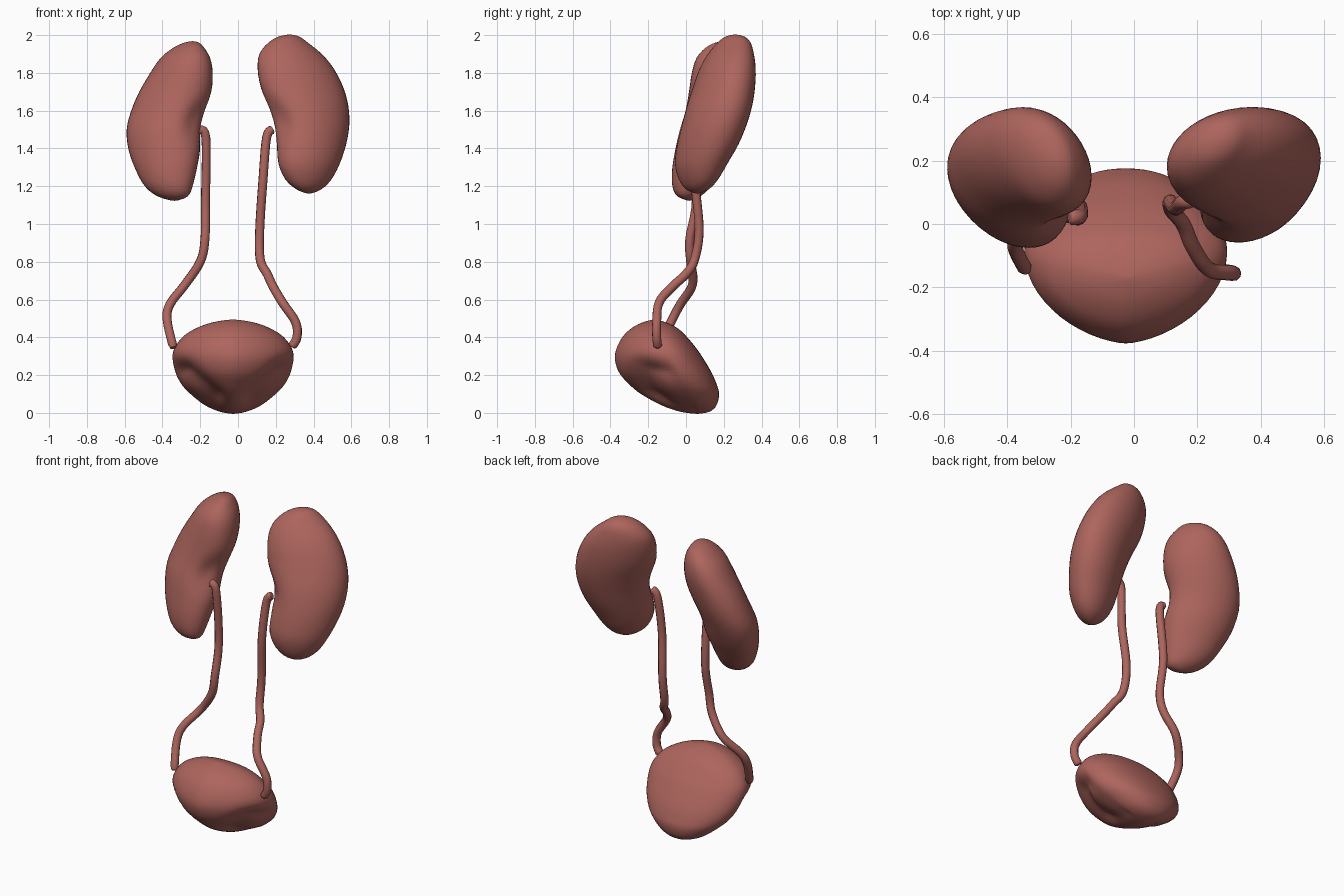
import bpy, bmesh
from math import sin, cos, pi, exp, radians, copysign
from mathutils import Vector

if "Cube" in bpy.data.objects:
    bpy.data.objects.remove(bpy.data.objects["Cube"])

tissue = bpy.data.materials.new("tissue")
tissue.diffuse_color = (0.42, 0.13, 0.11, 1)
tissue.use_nodes = True
tissue.node_tree.nodes["Principled BSDF"].inputs["Base Color"].default_value = tissue.diffuse_color


def resample(rows, steps):
    """Catmull-Rom interpolation through rows of numbers."""
    out = []
    for i in range(len(rows) - 1):
        a, b = rows[max(i - 1, 0)], rows[i]
        c, d = rows[i + 1], rows[min(i + 2, len(rows) - 1)]
        for s in range(steps):
            t = s / steps
            out.append([0.5 * (2 * q + (r - p) * t + (2 * p - 5 * q + 4 * r - w) * t * t
                               + (3 * q - p - 3 * r + w) * t ** 3)
                        for p, q, r, w in zip(a, b, c, d)])
    return out + [list(rows[-1])]


def loft(name, rows, section, segs=40, steps=3):
    """Stack closed cross-sections; first and last rows are poles."""
    bm = bmesh.new()
    rings = [[bm.verts.new(section(row, 2 * pi * k / segs)) for k in range(segs)]
             for row in resample(rows, steps)]
    for a, b in zip(rings, rings[1:]):
        for k in range(segs):
            n = (k + 1) % segs
            bm.faces.new((a[k], a[n], b[n], b[k]))
    bmesh.ops.remove_doubles(bm, verts=bm.verts, dist=0.0005)
    for _ in range(2):
        bmesh.ops.smooth_vert(bm, verts=bm.verts, factor=0.3,
                              use_axis_x=True, use_axis_y=True, use_axis_z=True)
    bmesh.ops.recalc_face_normals(bm, faces=bm.faces)
    mesh = bpy.data.meshes.new(name)
    bm.to_mesh(mesh)
    bm.free()
    mesh.shade_smooth()
    mesh.materials.append(tissue)
    ob = bpy.data.objects.new(name, mesh)
    bpy.context.collection.objects.link(ob)
    return ob


# Kidneys: rows of height, medial x, lateral x, front y, back y
def kidney(name, rows, side, hilum_z):
    skew = radians(17)

    def section(row, t):
        z, x0, x1, y0, y1 = row
        dent = 1 - 0.15 * exp(-((z - hilum_z) / 0.09) ** 2) * exp(-((t - radians(215)) / 0.45) ** 2)
        x = (x0 + x1) / 2 + (x1 - x0) / 2 * cos(t) * dent
        y = (y0 + y1) / 2 + (y1 - y0) / 2 * sin(t + skew) * dent
        return (side * x, y, z)
    return loft(name, rows, section)


kidney("kidney_right_side", [
    (1.158, .375, .375, .06, .06), (1.182, .31, .44, .0, .12), (1.235, .25, .495, -.038, .17),
    (1.32, .213, .54, -.06, .22), (1.42, .205, .573, -.047, .278), (1.52, .19, .59, -.025, .32),
    (1.62, .16, .586, .002, .35), (1.72, .12, .56, .035, .366), (1.82, .103, .51, .07, .37),
    (1.90, .112, .445, .115, .36), (1.96, .16, .37, .165, .343), (1.993, .215, .325, .21, .31),
    (2.004, .275, .275, .26, .26)], 1, 1.55)
kidney("kidney_left_side", [
    (1.12, .335, .335, .02, .02), (1.145, .265, .425, -.045, .075), (1.20, .24, .495, -.073, .135),
    (1.29, .218, .544, -.074, .195), (1.39, .20, .58, -.058, .255), (1.50, .198, .591, -.035, .305),
    (1.60, .172, .566, -.005, .34), (1.70, .14, .524, .015, .361), (1.80, .133, .465, .03, .37),
    (1.88, .147, .41, .055, .355), (1.935, .18, .34, .105, .315), (1.96, .205, .285, .155, .255),
    (1.969, .24, .24, .20, .20)], -1, 1.55)


# Bladder: rows of height, half width, front y, back y; grooves low on the front
def bladder_section(row, t):
    z, hx, y0, y1 = row
    mid = y0 + 0.62 * (y1 - y0)
    s, c = sin(t), cos(t)
    x = hx * copysign(abs(c) ** (1.25 if s < 0 else 0.9), c)
    y = mid + (y1 - mid if s > 0 else mid - y0) * s
    if s < 0:
        a, b = Vector((0.27, 0.23)), Vector((0.10, 0.08))
        p = Vector((abs(x), z))
        f = min(max((p - a).dot(b - a) / (b - a).length_squared, 0), 1)
        pull = 0.17 * exp(-((p - a.lerp(b, f)).length / 0.045) ** 2)
        x, y, z = Vector((x, y, z)).lerp(Vector((0, -0.04, 0.24)), pull)
    return (x - 0.026, y, z)


loft("bladder", [
    (-.006, 0, .06, .06), (.006, .07, -.03, .125), (.04, .15, -.13, .162), (.10, .227, -.24, .176),
    (.15, .274, -.30, .163), (.21, .306, -.353, .138), (.28, .321, -.377, .097),
    (.34, .313, -.369, .057), (.40, .27, -.338, .007), (.44, .212, -.30, -.033),
    (.47, .142, -.252, -.083), (.487, .07, -.205, -.13), (.495, 0, -.17, -.17)],
    bladder_section, segs=56, steps=4)


# Ureters: round tubes along smooth paths
def ureter(name, points):
    path = resample(points, 5)
    curve = bpy.data.curves.new(name, "CURVE")
    curve.dimensions = "3D"
    curve.bevel_depth = 0.024
    curve.bevel_resolution = 3
    curve.use_fill_caps = True
    spline = curve.splines.new("POLY")
    spline.points.add(len(path) - 1)
    for i, (pt, co) in enumerate(zip(spline.points, path)):
        pt.co = (*co, 1)
        pt.radius = 0.7 if i in (0, len(path) - 1) else 1
    spline.use_smooth = True
    curve.materials.append(tissue)
    bpy.context.collection.objects.link(bpy.data.objects.new(name, curve))


ureter("ureter_right_side", [
    (.185, .075, 1.50), (.152, .068, 1.46), (.132, .05, 1.23), (.115, .07, .97), (.118, .045, .81),
    (.155, .0, .735), (.185, -.07, .67), (.235, -.142, .585), (.305, -.155, .48),
    (.312, -.155, .40), (.285, -.15, .35)])
ureter("ureter_left_side", [
    (-.205, .02, 1.50), (-.17, .025, 1.455), (-.172, .055, 1.13), (-.175, .02, .92), (-.20, .025, .80),
    (-.28, .035, .68), (-.36, -.03, .575), (-.375, -.075, .49), (-.342, -.145, .345)])
